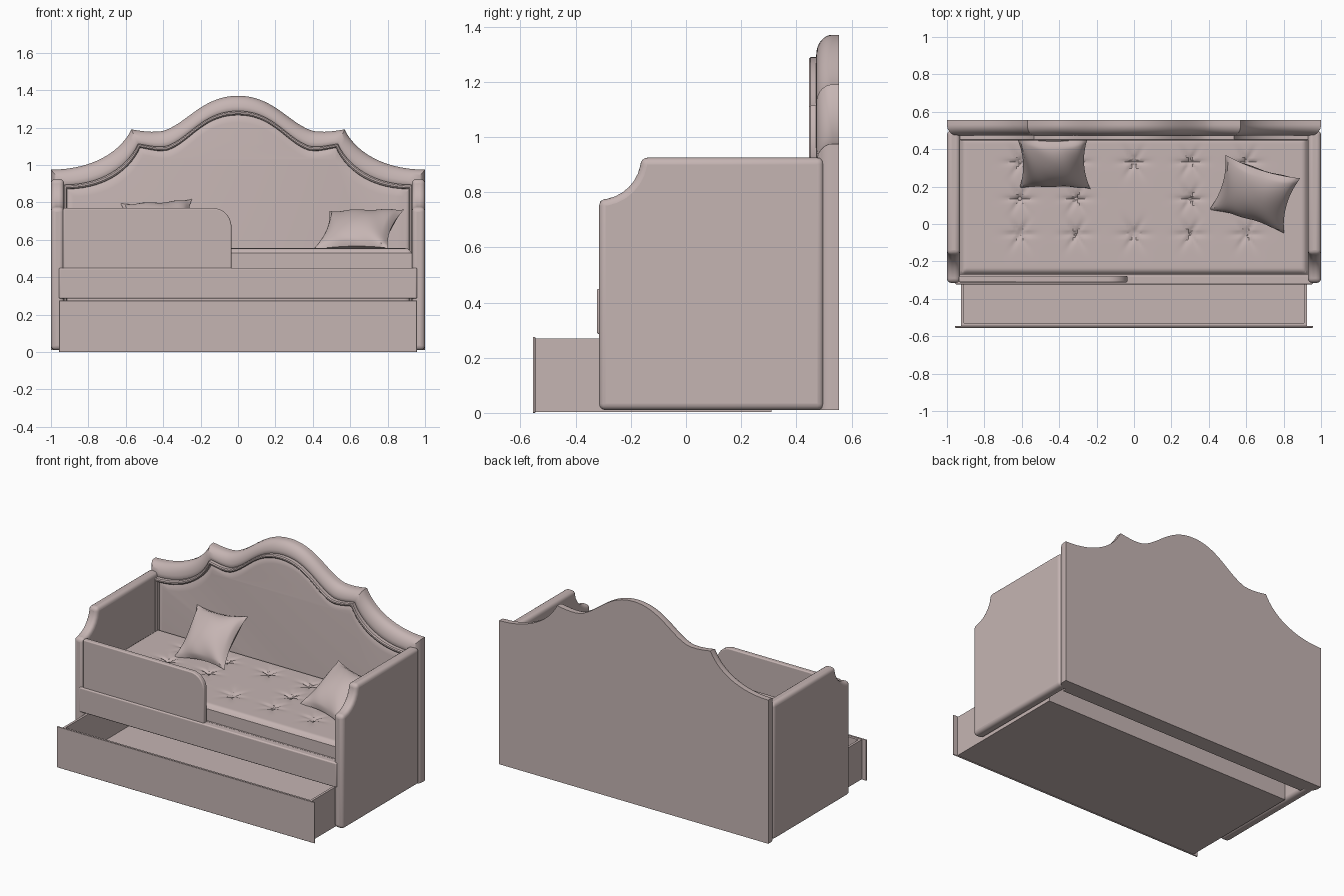
import bpy, bmesh, math
from mathutils import Matrix, Vector

cube = bpy.data.objects.get("Cube")
if cube:
    bpy.data.objects.remove(cube, do_unlink=True)

COLOUR = (0.56, 0.46, 0.45, 1)
fabric = bpy.data.materials.new("dusty_rose_fabric")
fabric.use_nodes = True
fabric.diffuse_color = COLOUR
fabric.node_tree.nodes["Principled BSDF"].inputs["Base Color"].default_value = COLOUR


def finish(bm, name, bevel=0, segments=3):
    """Turn a bmesh into a shaded object, with optional rounded edges."""
    bmesh.ops.recalc_face_normals(bm, faces=bm.faces)
    mesh = bpy.data.meshes.new(name)
    bm.to_mesh(mesh)
    bm.free()
    obj = bpy.data.objects.new(name, mesh)
    bpy.context.collection.objects.link(obj)
    mesh.materials.append(fabric)
    bpy.ops.object.select_all(action='DESELECT')
    obj.select_set(True)
    bpy.context.view_layer.objects.active = obj
    bpy.ops.object.shade_smooth_by_angle(angle=math.radians(35))
    if bevel:
        mod = obj.modifiers.new("rounded_edges", 'BEVEL')
        mod.width, mod.segments = bevel, segments
        mod.limit_method = 'ANGLE'
    return obj


def box(name, x, y, z, bevel=0):
    bm = bmesh.new()
    lo, hi = Vector((x[0], y[0], z[0])), Vector((x[1], y[1], z[1]))
    bmesh.ops.create_cube(bm, size=1)
    for v in bm.verts:
        v.co = (lo + hi) / 2 + v.co * (hi - lo)
    return finish(bm, name, bevel)


def prism(name, points, depth, bevel, segments=3):
    """Extrude a closed 3D outline along a depth vector."""
    bm = bmesh.new()
    face = bm.faces.new([bm.verts.new(p) for p in points])
    out = bmesh.ops.extrude_face_region(bm, geom=[face])
    bmesh.ops.translate(bm, vec=depth, verts=[g for g in out["geom"]
                                              if isinstance(g, bmesh.types.BMVert)])
    return finish(bm, name, bevel, segments)


def arc(cx, cy, r, a0, a1, n=8):
    angles = [math.radians(a0 + (a1 - a0) * i / n) for i in range(n + 1)]
    return [(cx + r * math.cos(a), cy + r * math.sin(a)) for a in angles]


def bezier(a, b, c, d, n=14):
    a, b, c, d = map(Vector, (a, b, c, d))
    ts = [i / n for i in range(n)]
    return [a*(1-t)**3 + 3*b*t*(1-t)**2 + 3*c*t*t*(1-t) + d*t**3 for t in ts]


def crest(start, step, neck, top):
    """Symmetrical scalloped outline of the backrest, left to right."""
    half = [Vector((start[0], 0.01))]
    half += bezier(start, (start[0] * .78, start[1]), (step[0] * 1.1, step[1] - .12), step)
    half += bezier(step, (step[0] + .06, step[1] - .01), (neck[0] - .05, neck[1] - .01), neck, 5)
    half += bezier(neck, (neck[0] * .68, neck[1] + .04), (-.19, top), (0, top), 18)
    return half + [Vector((0, top))] + [Vector((-p.x, p.y)) for p in reversed(half)]


# Backrest: rolled border, piping bead and padded centre lofted between outlines
outer = crest((-1, .975), (-.57, 1.19), (-.40, 1.182), 1.37)
inner = crest((-.925, .885), (-.53, 1.105), (-.38, 1.092), 1.28)
profile = [(0, .555)]
profile += [(.8 - .8 * math.cos(a), .53 - .058 * math.sin(a))
            for a in [math.pi / 2 * i / 8 for i in range(9)]]
profile += [(.9, .476), (.9, .452), (.97, .446), (1.06, .446), (1.14, .452),
            (1.15, .474), (1.35, .466), (1.6, .462)]
bm = bmesh.new()
rings = [[bm.verts.new((p.x + (q.x - p.x) * t, y, p.y + (q.y - p.y) * t))
          for p, q in zip(outer, inner)] for t, y in profile]
count = len(outer)
for r0, r1 in zip(rings, rings[1:]):
    for i in range(count):
        j = (i + 1) % count
        bm.faces.new((r0[i], r0[j], r1[j], r1[i]))
bm.faces.new(rings[0])
bm.faces.new(rings[-1])
finish(bm, "backrest")

# Side panels with a scooped front corner
side = [(-.315, .01), (.5, .01), (.5, .925)] + arc(-.315, .925, .152, 0, -90)
for s, label in ((1, "left"), (-1, "right")):
    prism(label + "_side_panel", [(s * .93, y, z) for y, z in side], (s * .07, 0, 0), .024, 4)

# Front rail, platform and guard with one rounded corner
box("front_rail", (-.957, .957), (-.323, -.275), (.285, .45), .008)
box("platform", (-.93, .93), (-.28, .46), (.29, .45))
guard = [(-.935, .44), (-.035, .44)] + arc(-.135, .67, .1, 0, 90) + [(-.935, .77)]
prism("guard_board", [(x, -.312, z) for x, z in guard], (0, .035, 0), .007)

# Drawer, pulled out
FRONT, BACK, W, T = -.546, .31, .925, .016
box("drawer_front", (-.957, .957), (-.555, FRONT), (0, .275), .003)
box("drawer_floor", (-W, W), (FRONT, BACK), (.004, .025))
box("drawer_inner_front", (-W, W), (FRONT, FRONT + T), (.004, .27))
box("drawer_back", (-W, W), (BACK - T, BACK), (.004, .27))
for s, label in ((1, "left"), (-1, "right")):
    box("drawer_" + label + "_wall", sorted((s * W, s * (W - T))), (FRONT, BACK), (.004, .27))

# Mattress with buttoned dimples and radiating folds
TOP = .555
buttons = [(x, y) for x in (-.61, -.31, 0, .3, .6) for y in (.33, .135, -.055)
           if (x, y) != (0, .135)]
HX, HY, CY = .93, .37, .1
bm = bmesh.new()
bmesh.ops.create_grid(bm, x_segments=160, y_segments=64, size=1)
for v in bm.verts:
    x, y = v.co.x * HX, v.co.y * HY + CY
    edge = min(HX - abs(x), HY - abs(y - CY))
    z = TOP - .025 * (1 - min(edge / .03, 1)) ** 2
    for bx, by in buttons:
        r = math.hypot(x - bx, y - by)
        if r < .2:
            fold = math.cos(3 * math.atan2(y - by, x - bx)) ** 6
            z -= .022 * math.exp(-r / .022) + .011 * fold * math.exp(-(r / .07) ** 2)
    v.co = (x, y, z)
rim = [e for e in bm.edges if e.is_boundary]
out = bmesh.ops.extrude_edge_only(bm, edges=rim)
for g in out["geom"]:
    if isinstance(g, bmesh.types.BMVert):
        g.co.z = .44
finish(bm, "mattress")

bm = bmesh.new()
for x, y in buttons:
    place = Matrix.Translation((x, y, TOP - .026)) @ Matrix.Diagonal((1, 1, .5, 1))
    bmesh.ops.create_uvsphere(bm, u_segments=12, v_segments=6, radius=.012, matrix=place)
finish(bm, "mattress_buttons")


def pillow(name, centre, size, tilt, yaw, roll):
    """Square cushion with pinched corners and a seam round the edge."""
    bm = bmesh.new()
    for face in (1, -1):
        out = bmesh.ops.create_grid(bm, x_segments=24, y_segments=24, size=1)
        for v in out["verts"]:
            u, w = v.co.x, v.co.y
            puff = max(0, (1 - u * u) * (1 - w * w)) ** .55
            crease = .007 * math.sin(7 * u + 4 * w) * (1 - puff) * min(puff * 4, 1)
            v.co = (u * size[0] * (1 - .14 * (1 - w * w)),
                    w * size[1] * (1 - .14 * (1 - u * u)),
                    face * (.075 * puff + crease))
    bmesh.ops.remove_doubles(bm, verts=bm.verts, dist=.0005)
    turn = (Matrix.Rotation(math.radians(yaw), 4, 'Z')
            @ Matrix.Rotation(math.radians(tilt), 4, 'X')
            @ Matrix.Rotation(math.radians(roll), 4, 'Z'))
    bm.transform(Matrix.Translation(centre) @ turn)
    finish(bm, name)


pillow("right_pillow", (-.43, .325, .68), (.19, .185), 43, -4, 5)
pillow("left_pillow", (.645, .16, .655), (.21, .185), 34, -19, 2)
